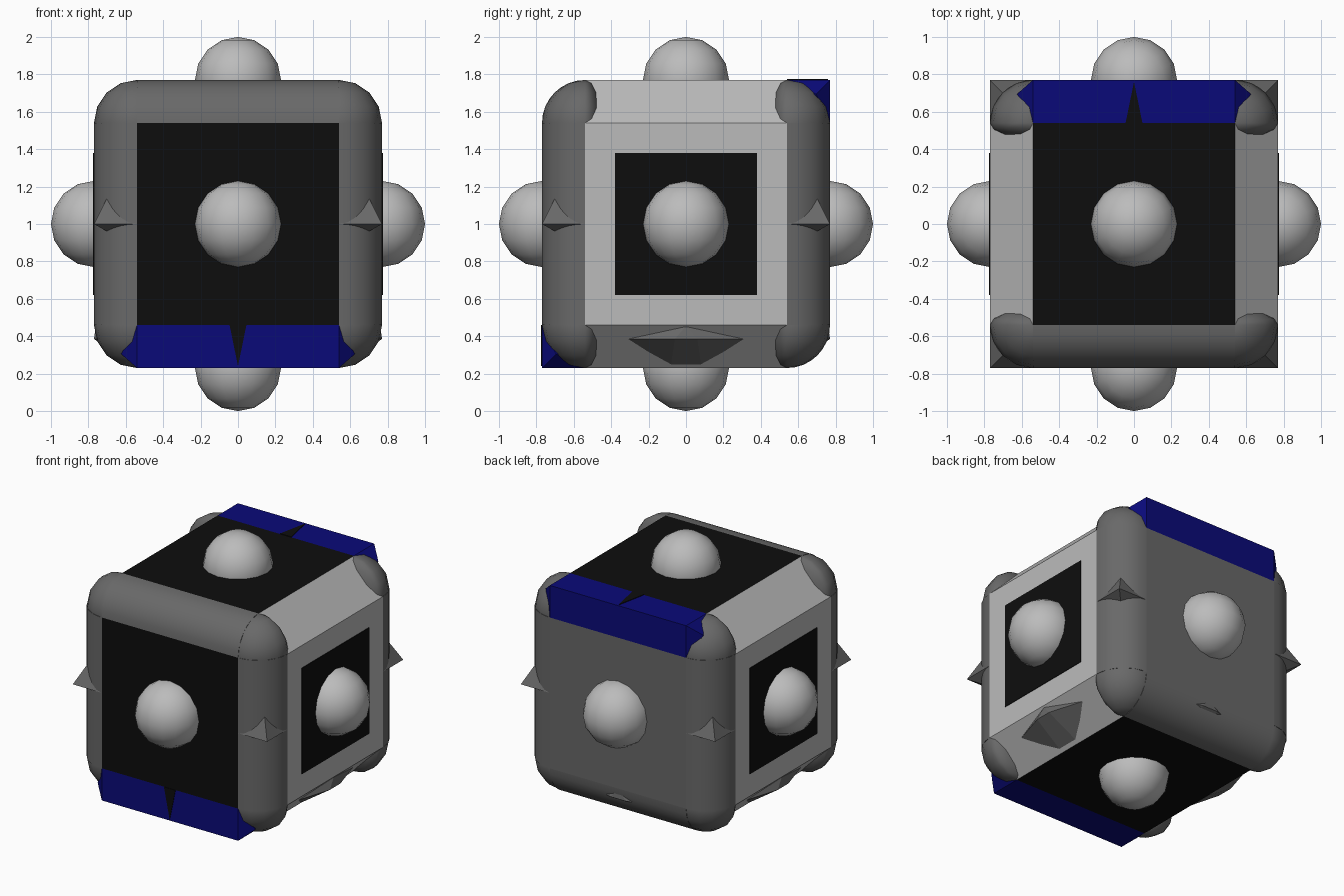
import bpy, bmesh, math
from mathutils import Vector

if "Cube" in bpy.data.objects:
    bpy.data.objects.remove(bpy.data.objects["Cube"])

A, B, R = 0.54, 0.77, 0.23        # flat face half-width, face distance, edge radius
CEN = Vector((0, 0, 1.0))


def mat(name, r, g, b):
    m = bpy.data.materials.new(name)
    m.diffuse_color = (r, g, b, 1)
    m.use_nodes = True
    m.node_tree.nodes["Principled BSDF"].inputs["Base Color"].default_value = m.diffuse_color
    return m


LIGHT = mat("light grey", 0.5, 0.5, 0.5)
DARK = mat("dark grey", 0.14, 0.14, 0.14)
BLACK = mat("black", 0.004, 0.004, 0.004)
BLUE = mat("deep blue", 0.003, 0.003, 0.19)


def hull(name, pts, *mats, smooth=False):
    """Closed convex part from a few points, relative to the cube centre."""
    bm = bmesh.new()
    for p in pts:
        bm.verts.new(Vector(p) + CEN)
    res = bmesh.ops.convex_hull(bm, input=bm.verts)
    loose = {g for g in res["geom_interior"] + res["geom_unused"]
             if isinstance(g, bmesh.types.BMVert)}
    bmesh.ops.delete(bm, geom=list(loose), context='VERTS')
    bmesh.ops.dissolve_limit(bm, angle_limit=0.01, verts=bm.verts, edges=bm.edges)
    bmesh.ops.recalc_face_normals(bm, faces=bm.faces)
    me = bpy.data.meshes.new(name)
    bm.to_mesh(me)
    bm.free()
    ob = bpy.data.objects.new(name, me)
    bpy.context.collection.objects.link(ob)
    for m in mats:
        me.materials.append(m)
    if smooth:
        bpy.ops.object.select_all(action='DESELECT')
        ob.select_set(True)
        bpy.context.view_layer.objects.active = ob
        bpy.ops.object.shade_smooth_by_angle(angle=math.radians(40))
    return ob


def box(name, x, y, z, m):
    return hull(name, [(a, b, c) for a in x for b in y for c in z], m)


S = (-1, 1)

# chamfered core: black top, bottom and front, dark back, light elsewhere
pts = []
for i in range(3):
    for a in S:
        for b in S:
            for c in S:
                p = [a * A, b * A, c * A]
                p[i] *= B / A
                pts.append(p)
core = hull("core", pts, LIGHT, BLACK, DARK)
for f in core.data.polygons:
    if abs(f.normal.z) > 0.9 or f.normal.y < -0.9:
        f.material_index = 1
    elif f.normal.y > 0.9:
        f.material_index = 2

# black square panels on the two sides
for s in S:
    box("side_panel", (s * (B - 0.02), s * (B + 0.004)), (-0.38, 0.38), (-0.38, 0.38), BLACK)

# quarter-round edges: four uprights, front top and back bottom
arc = [(A + R * math.cos(t * math.pi / 16), A + R * math.sin(t * math.pi / 16)) for t in range(9)]
arc.append((A, A))
for sx in S:
    for sy in S:
        hull("upright_edge", [(sx * u, sy * v, h * A) for u, v in arc for h in S],
             DARK, smooth=True)
for sy, sz in ((-1, 1), (1, -1)):
    hull("cross_edge", [(h * A, sy * u, sz * v) for u, v in arc for h in S],
         DARK, smooth=True)

# rounded corners, squashed on the inward side
ball = []
for i in range(9):
    for j in range(16):
        th, ph = i * math.pi / 8, j * math.pi / 8
        if 0 < i < 8 or j == 0:
            ball.append((R * math.sin(th) * math.cos(ph), R * math.sin(th) * math.sin(ph),
                         R * math.cos(th)))
for sx in S:
    for sy in S:
        for sz in S:
            hull("corner", [(sx * A + x, sy * (A + (y if y > 0 else y * 0.4)), sz * A + z)
                            for x, y, z in ball], DARK, smooth=True)

# square blue bars with pointed ends, each with a black notch mark
for sy, sz in ((-1, -1), (1, 1)):
    p = [(h * A, sy * u, sz * v) for h in S for u in (A, B) for v in (A, B)]
    p += [(h * 0.625, sy * 0.695, sz * 0.695) for h in S]
    hull("blue_bar", p, BLUE)
    tri = [(-0.045, A), (0.045, A), (0, B - 0.01)]
    if sy < 0:
        p = [(x, -d, -w) for x, w in tri for d in (B - 0.004, B + 0.004)]
    else:
        p = [(x, w, d) for x, w in tri for d in (B - 0.004, B + 0.004)]
    hull("notch_mark", p, BLACK)

# small spikes on the upright edges
for sx in S:
    for sy in S:
        hull("spike", [(sx * x, sy * y, z) for x, y, z in
                       ((B, B, 0), (A, B, 0), (B, A, 0), (0.7, 0.7, 0.14), (0.7, 0.7, -0.04),
                        (A, A, 0))], DARK)

# low ridges on the lower side and back edges
ridge = [(0.69, -0.325, -0.615), (0.69, 0.325, -0.615), (B, -0.06, -0.615), (B, 0.06, -0.615),
         (0.76, 0, -0.545), (0.565, -0.08, -0.75), (0.565, 0.08, -0.75), (A, 0, -A)]
for s in S:
    hull("side_ridge", [(s * u, v, w) for u, v, w in ridge], DARK)
hull("back_ridge", [(v, u, w) for u, v, w in ridge], DARK)

# half-sunk ball in the middle of each face
for d in (Vector(v) * s for v in ((1, 0, 0), (0, 1, 0), (0, 0, 1)) for s in S):
    hull("knob", [Vector(p) + d * B for p in ball], LIGHT, smooth=True)
